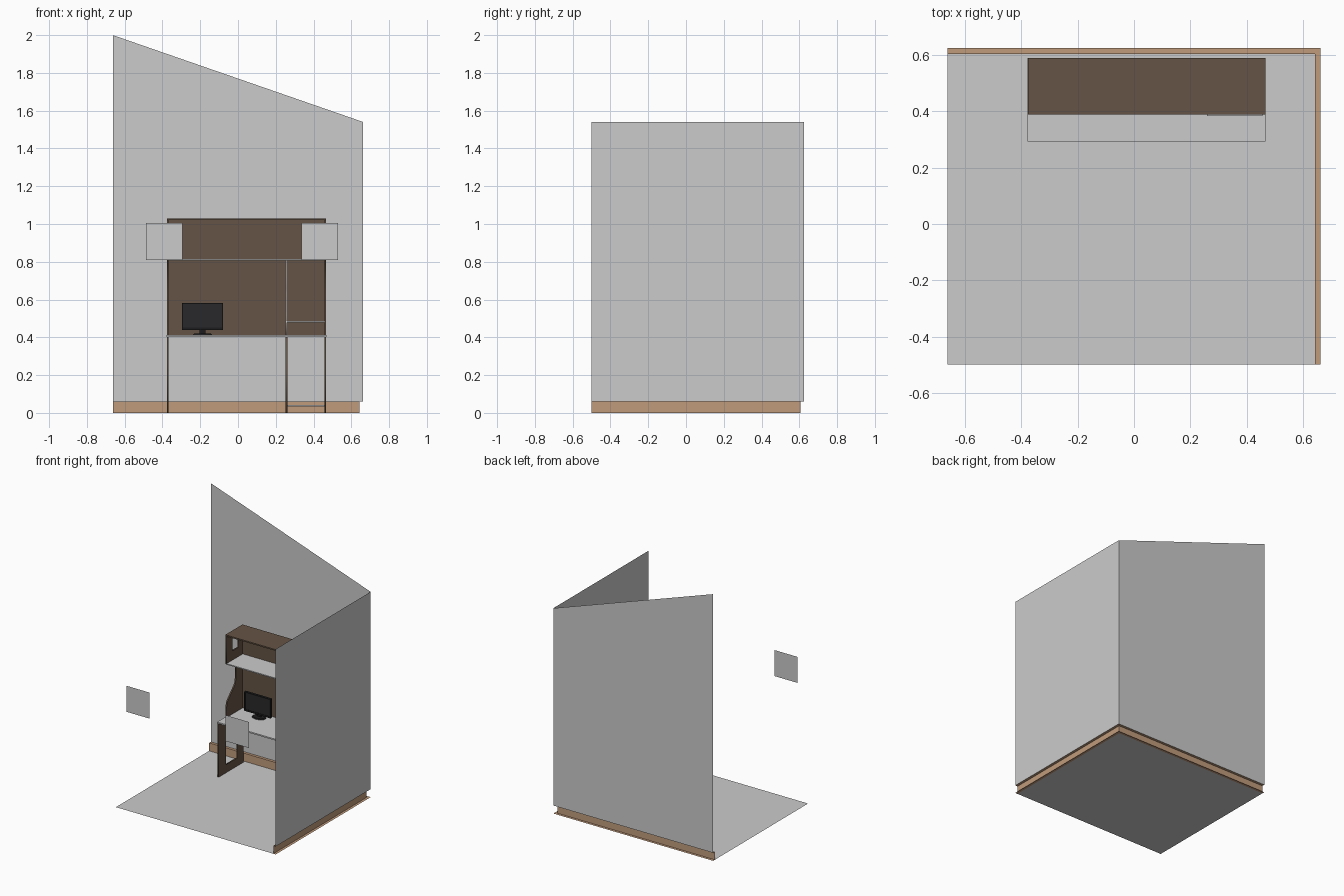
import bpy, math
from mathutils import Vector

if "Cube" in bpy.data.objects:
    bpy.data.objects.remove(bpy.data.objects["Cube"])


def material(name, rgb):
    m = bpy.data.materials.new(name)
    m.diffuse_color = (*rgb, 1)
    m.use_nodes = True
    m.node_tree.nodes["Principled BSDF"].inputs["Base Color"].default_value = m.diffuse_color
    return m


BROWN = material("dark_wood", (0.13, 0.088, 0.058))
TAN = material("light_wood", (0.53, 0.33, 0.2))
BLACK = material("black_plastic", (0.012, 0.012, 0.013))
SCREEN = material("screen_glass", (0.022, 0.022, 0.024))


def finish(name, verts, faces, mat=None):
    me = bpy.data.meshes.new(name)
    me.from_pydata(verts, [], faces)
    ob = bpy.data.objects.new(name, me)
    bpy.context.collection.objects.link(ob)
    if mat:
        me.materials.append(mat)
    return ob


def plane(name, corners, mat=None):
    return finish(name, corners, [tuple(range(len(corners)))], mat)


def box(name, x, y, z, mat=None):
    v = [(a, b, c) for a in x for b in y for c in z]
    f = [(0, 1, 3, 2), (4, 6, 7, 5), (0, 4, 5, 1), (2, 3, 7, 6), (0, 2, 6, 4), (1, 5, 7, 3)]
    return finish(name, v, f, mat)


def panel(name, x0, x1, loops, mat=None):
    """Upright board cut from a (y, z) outline, later loops are openings."""
    cu = bpy.data.curves.new(name, 'CURVE')
    cu.dimensions = '2D'
    cu.fill_mode = 'BOTH'
    cu.extrude = (x1 - x0) / 2
    for pts in loops:
        s = cu.splines.new('POLY')
        s.points.add(len(pts) - 1)
        for p, (y, z) in zip(s.points, pts):
            p.co = (y, z, 0, 1)
        s.use_cyclic_u = True
    ob = bpy.data.objects.new(name, cu)
    bpy.context.collection.objects.link(ob)
    ob.rotation_euler = (math.pi / 2, 0, math.pi / 2)
    ob.location.x = (x0 + x1) / 2
    if mat:
        cu.materials.append(mat)
    bpy.ops.object.select_all(action='DESELECT')
    ob.select_set(True)
    bpy.context.view_layer.objects.active = ob
    bpy.ops.object.convert(target='MESH')
    return bpy.context.object


def rect(y0, y1, z0, z1):
    return [(y0, z0), (y1, z0), (y1, z1), (y0, z1)]


# Room shell
X, F, B, S, D = 0.663, -0.5, 0.625, 0.06, 0.02
plane("floor", [(-X, F, 0), (X - D, F, 0), (X - D, B - D, 0), (-X, B - D, 0)])
plane("back_wall", [(-X, B, S), (X, B, S), (X, B, 1.54), (-X, B, 2.0)])
plane("right_wall", [(X, B, S), (X, F, S), (X, F, 1.54), (X, B, 1.54)])

# Skirting: open channel running along the back and right walls
path = [((-X, B), (-X, B - D)), ((X, B), (X - D, B - D)), ((X, F), (X - D, F))]
verts = []
for o, i in path:
    verts += [(*o, S), (*i, S), (*i, 0), (*o, 0)]
faces = [(k * 4 + j, k * 4 + j + 1, k * 4 + j + 5, k * 4 + j + 4)
         for k in range(2) for j in range(3)]
finish("skirting", verts, faces, TAN)

# Loose square panels in front of the room
for n, x0, x1 in (("left", -0.488, -0.295), ("right", 0.335, 0.53)):
    plane(n + "_front_square", [(x0, -B, 0.81), (x1, -B, 0.81), (x1, -B, 1.005), (x0, -B, 1.005)])

# Desk unit sides, with a recessed curved waist and two openings
L, R, T = -0.377, 0.467, 0.01
waist = [(0.5, 0.81), (0.5, 0.66), (0.495, 0.635), (0.48, 0.612),
         (0.41, 0.54), (0.396, 0.52), (0.39, 0.49), (0.39, 0.41)]
side = [(0.295, 0), (0.59, 0), (0.59, 1.02), (0.39, 1.02), (0.39, 0.81)] + waist + [(0.295, 0.405)]
openings = [rect(0.38, 0.52, 0.06, 0.33), rect(0.46, 0.53, 0.885, 0.975)]
panel("left_side", L, L + T, [side] + openings, BROWN)
panel("right_side", R - T, R, [side] + openings, BROWN)

# Dividers below and above the worktop
panel("lower_divider", 0.251, 0.261, [rect(0.297, 0.585, 0, 0.404)], BROWN)
panel("upper_divider", 0.252, 0.26, [[(0.58, 0.41), (0.58, 0.81)] + waist])

# Horizontal boards and the back
box("desk_top", (L - 0.001, R + 0.001), (0.293, 0.591), (0.402, 0.412))
box("hutch_shelf", (L + T, R - T), (0.389, 0.58), (0.808, 0.816))
box("hutch_top", (L, R), (0.389, 0.591), (1.02, 1.03), BROWN)
box("back_panel", (L + T, R - T), (0.58, 0.59), (0.412, 1.02), BROWN)
box("cubby_shelf", (0.26, R - T), (0.384, 0.58), (0.479, 0.487))
box("bottom_shelf", (0.261, R - T), (0.3, 0.585), (0.034, 0.042))

# Monitor: bezel frame, screen, rear casing
mx, my = -0.188, 0.505
w, z0, z1 = 0.109, 0.44, 0.583
box("monitor_case", (mx - w, mx + w), (my - 0.002, my + 0.012), (z0, z1), BLACK)
box("monitor_rear", (mx - 0.07, mx + 0.07), (my + 0.012, my + 0.024), (z0 + 0.025, z1 - 0.025), BLACK)
for n, s in (("left", -1), ("right", 1)):
    xs = sorted((mx + s * w, mx + s * (w - 0.007)))
    box("bezel_" + n, xs, (my - 0.007, my - 0.002), (z0, z1), BLACK)
box("bezel_top", (mx - w + 0.007, mx + w - 0.007), (my - 0.007, my - 0.002), (z1 - 0.007, z1), BLACK)
box("bezel_bottom", (mx - w + 0.007, mx + w - 0.007), (my - 0.007, my - 0.002), (z0, z0 + 0.012), BLACK)
box("screen", (mx - w + 0.007, mx + w - 0.007), (my - 0.004, my - 0.002), (z0 + 0.012, z1 - 0.007), SCREEN)

# Monitor stand
box("stand_neck", (mx - 0.016, mx + 0.016), (my + 0.012, my + 0.022), (0.416, z0 + 0.04), BLACK)
bpy.ops.mesh.primitive_cone_add(vertices=32, radius1=0.052, radius2=0.046, depth=0.007,
                                location=(mx, my + 0.012, 0.4155), scale=(1, 0.72, 1))
base = bpy.context.object
base.name = "stand_base"
base.data.materials.append(BLACK)
bpy.ops.object.shade_smooth_by_angle()
